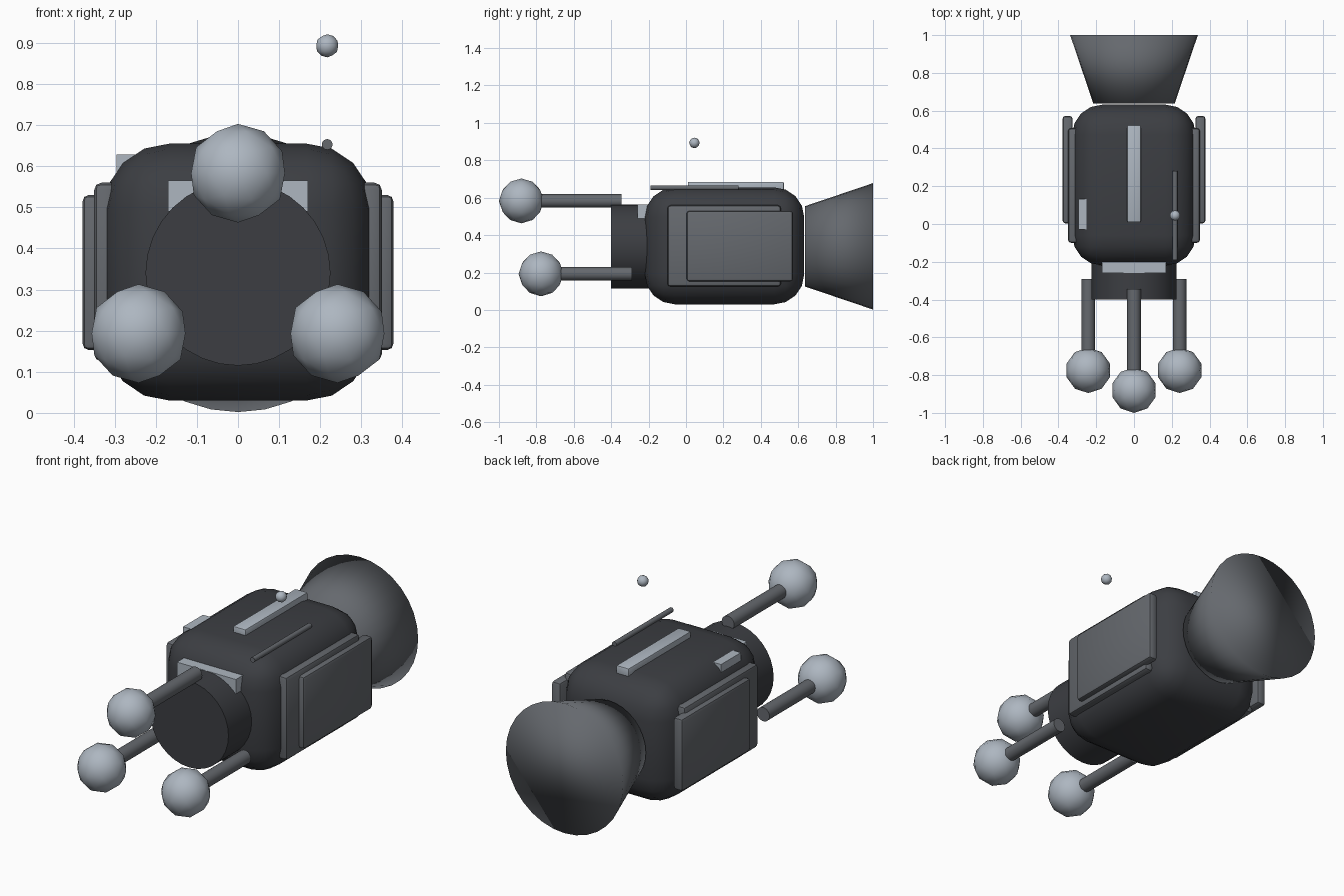
import bpy, bmesh, math
from mathutils import Matrix, Vector

if "Cube" in bpy.data.objects:
    bpy.data.objects.remove(bpy.data.objects["Cube"])


def mat(name, r, g, b):
    m = bpy.data.materials.new(name)
    m.diffuse_color = (r, g, b, 1)
    m.use_nodes = True
    m.node_tree.nodes["Principled BSDF"].inputs["Base Color"].default_value = m.diffuse_color
    return m


DARK = mat("dark_shell", 0.045, 0.048, 0.055)
MID = mat("mid_metal", 0.13, 0.14, 0.155)
LIGHT = mat("light_metal", 0.42, 0.47, 0.53)


def finish(name, bm, material, angle=40):
    bmesh.ops.recalc_face_normals(bm, faces=bm.faces)
    me = bpy.data.meshes.new(name)
    bm.to_mesh(me)
    bm.free()
    ob = bpy.data.objects.new(name, me)
    bpy.context.collection.objects.link(ob)
    me.materials.append(material)
    bpy.ops.object.select_all(action='DESELECT')
    ob.select_set(True)
    bpy.context.view_layer.objects.active = ob
    if angle:
        bpy.ops.object.shade_smooth_by_angle(angle=math.radians(angle))
    else:
        bpy.ops.object.shade_smooth()
    return ob


def box(name, xs, ys, zs, material, bevel=0.0, segments=2):
    """Box from (min, max) ranges, optionally rounded."""
    lo, hi = (Vector(v) for v in zip(xs, ys, zs))
    bm = bmesh.new()
    bmesh.ops.create_cube(bm, size=1, matrix=Matrix.Translation((lo + hi) / 2)
                          @ Matrix.Diagonal((*(hi - lo), 1)))
    if bevel:
        bmesh.ops.bevel(bm, geom=bm.edges[:], offset=bevel, segments=segments,
                        profile=0.5, affect='EDGES')
    return finish(name, bm, material)


def tube(name, x, z, y0, y1, r0, r1, material, sides=32, angle=40):
    """Capped cylinder or cone along y."""
    bm = bmesh.new()
    bmesh.ops.create_cone(bm, cap_ends=True, segments=sides, radius1=r0, radius2=r1,
                          depth=y1 - y0, matrix=Matrix.Translation((x, (y0 + y1) / 2, z))
                          @ Matrix.Rotation(-math.pi / 2, 4, 'X'))
    return finish(name, bm, material, angle)


def ball(name, loc, r):
    bm = bmesh.new()
    bmesh.ops.create_icosphere(bm, subdivisions=2, radius=r, matrix=Matrix.Translation(loc))
    return finish(name, bm, LIGHT, 0)


# Main hull, nose drum and flared rear nozzle
box("body", (-0.327, 0.327), (-0.22, 0.632), (0.03, 0.655), DARK, 0.16, 4)
tube("nose_drum", 0, 0.34, -0.4, -0.1, 0.225, 0.225, DARK)
tube("rear_nozzle", 0, 0.34, 0.637, 1.0, 0.215, 0.338, MID, 32, 0)

# Three forward prongs with ball tips
for label, x, z, y_ball, y_end in (("top", 0, 0.583, -0.88, -0.345),
                                   ("left", -0.242, 0.193, -0.775, -0.29),
                                   ("right", 0.242, 0.193, -0.775, -0.29)):
    tube(label + "_prong", x, z, y_ball, y_end, 0.036, 0.036, MID, 24)
    ball(label + "_prong_tip", (x, y_ball, z), 0.12)

# Layered side panels
for label, s in (("left", -1), ("right", 1)):
    box(label + "_inner_panel", sorted((s * 0.29, s * 0.35)), (-0.1, 0.508),
        (0.125, 0.56), MID, 0.018)
    box(label + "_outer_panel", sorted((s * 0.325, s * 0.378)), (0.003, 0.572),
        (0.153, 0.53), MID, 0.015)

# Top details
box("top_rail", (-0.036, 0.036), (0.01, 0.523), (0.63, 0.685), LIGHT, 0.006)
box("front_plate", (-0.17, 0.17), (-0.26, -0.195), (0.49, 0.565), LIGHT)
box("small_block", (-0.295, -0.23), (-0.03, 0.133), (0.56, 0.628), LIGHT)
tube("antenna_rod", 0.217, 0.653, -0.19, 0.28, 0.013, 0.013, MID, 16)
ball("antenna_tip", (0.217, 0.045, 0.893), 0.028)
